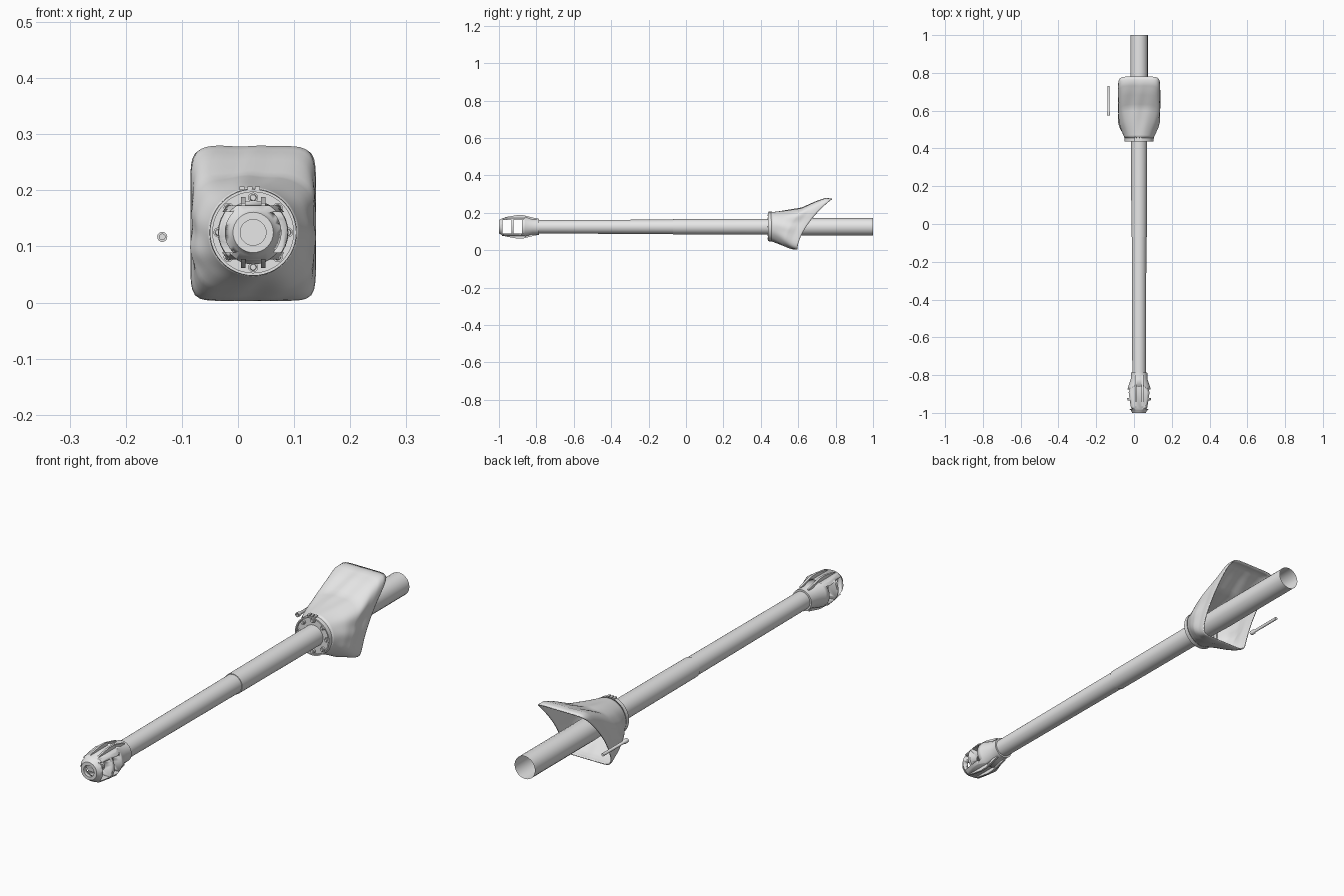
import bpy, bmesh, math
from mathutils import Matrix, Vector

cube = bpy.data.objects.get("Cube")
if cube:
    bpy.data.objects.remove(cube, do_unlink=True)

CX, CZ = 0.027, 0.125          # barrel axis

grey = bpy.data.materials.new("plain_grey")
grey.use_nodes = True
grey.diffuse_color = (0.8, 0.8, 0.8, 1)
grey.node_tree.nodes["Principled BSDF"].inputs["Base Color"].default_value = (0.8, 0.8, 0.8, 1)


def finish(name, bm, angle=35, recalc=True):
    if recalc:
        bmesh.ops.recalc_face_normals(bm, faces=bm.faces)
    me = bpy.data.meshes.new(name)
    bm.to_mesh(me)
    bm.free()
    me.materials.append(grey)
    ob = bpy.data.objects.new(name, me)
    bpy.context.collection.objects.link(ob)
    select(ob)
    bpy.ops.object.shade_smooth_by_angle(angle=math.radians(angle))
    return ob


def select(ob):
    bpy.ops.object.select_all(action='DESELECT')
    ob.select_set(True)
    bpy.context.view_layer.objects.active = ob


def skin(bm, rings):
    """Bridge closed rings of equal size."""
    rows = [[bm.verts.new(p) for p in ring] for ring in rings]
    n = len(rows[0])
    for a, b in zip(rows, rows[1:]):
        for i in range(n):
            j = (i + 1) % n
            bm.faces.new((a[i], a[j], b[j], b[i]))


def lathe(name, profile, seg=32, cx=CX, cz=CZ):
    """Revolve (y, radius) points around a y-axis line."""
    bm = bmesh.new()
    turn = [2 * math.pi * i / seg for i in range(seg)]
    skin(bm, [[(cx + r * math.cos(a), y, cz + r * math.sin(a)) for a in turn]
              for y, r in profile])
    bmesh.ops.remove_doubles(bm, verts=bm.verts, dist=1e-5)
    bmesh.ops.dissolve_degenerate(bm, edges=bm.edges, dist=1e-6)
    return finish(name, bm)


def box(bm, centre, size):
    m = Matrix.Translation(centre) @ Matrix.Diagonal((*size, 1))
    bmesh.ops.create_cube(bm, size=1, matrix=m)


def cut(target, boxes):
    for centre, size in boxes:
        bm = bmesh.new()
        box(bm, centre, size)
        cutter = finish("cutter", bm)
        cutter.hide_render = True
        mod = target.modifiers.new("cut", 'BOOLEAN')
        mod.operation, mod.solver, mod.object = 'DIFFERENCE', 'EXACT', cutter
        select(target)
        bpy.ops.object.modifier_apply(modifier=mod.name)
        bpy.data.objects.remove(cutter, do_unlink=True)


# Barrel tubes
lathe("barrel", [(-0.8, 0.036), (-0.07, 0.0385), (-0.07, 0.041), (0.45, 0.0425),
                 (0.6, 0.0465), (0.76, 0.0445)], 48)
lathe("rear_tube", [(0.58, 0.0462), (1.0, 0.0462)], 20)

# Muzzle brake with flattened top and bottom and two side windows
brake = lathe("muzzle_brake", [
    (-0.87, 0), (-0.87, 0.024), (-1, 0.024), (-1, 0.036), (-0.988, 0.042),
    (-0.975, 0.056), (-0.93, 0.062), (-0.89, 0.066), (-0.86, 0.057),
    (-0.82, 0.044), (-0.785, 0.043), (-0.785, 0)])
cut(brake, [((CX, -0.95, CZ + s * 0.098), (0.3, 0.18, 0.1)) for s in (-1, 1)]
    + [((CX, y, CZ), (0.3, 0.046, 0.072)) for y in (-0.957, -0.899)])
lathe("muzzle_lip", [(-0.99, 0.023), (-1, 0.023), (-1, 0.029), (-0.99, 0.029)])

# Ribs above and below the brake
bm = bmesh.new()
rib = [(-0.985, 0.04), (-0.965, 0.052), (-0.9, 0.063), (-0.87, 0.062), (-0.8, 0.045), (-0.8, 0.04)]
for sx in (-1, 1):
    for sz in (-1, 1):
        sides = [[bm.verts.new((CX + sx * 0.018 + d, y, CZ + sz * z)) for y, z in rib]
                 for d in (-0.004, 0.004)]
        bm.faces.new(sides[0])
        bm.faces.new(sides[1][::-1])
        for i in range(len(rib)):
            j = (i + 1) % len(rib)
            bm.faces.new((sides[0][i], sides[0][j], sides[1][j], sides[1][i]))
finish("brake_ribs", bm, 20)

# Collar ring, its front plate and screws
lathe("collar_ring", [(0.46, 0.072), (0.438, 0.072), (0.438, 0.077), (0.464, 0.078), (0.464, 0.072)], 48)
lathe("collar_plate", [(0.448, 0.04), (0.448, 0.073)], 48)
for k in range(8):
    a = math.pi / 4 * k
    x, z = CX + 0.062 * math.cos(a), CZ + 0.062 * math.sin(a)
    lathe("collar_screw", [(0.45, 0.009), (0.44, 0.009), (0.44, 0.006), (0.437, 0.005), (0.437, 0)], 12, x, z)
bm = bmesh.new()
for dx in (-0.014, 0, 0.014):
    box(bm, (CX - 0.006 + dx, 0.45, CZ + 0.079), (0.009, 0.02, 0.006))
finish("collar_buckle", bm)

# Cloth cover: round at the collar, opening to a slanted rounded rectangle
STOPS = (0, 0.28, 0.5, 0.75, 0.9, 1)
WIDTH = (0.077, 0.101, 0.110, 0.108, 0.111, 0.112)
TOP = (0.203, 0.215, 0.226, 0.262, 0.279, 0.276)
LOW = (0.048, 0.034, 0.022, 0.009, 0.004, 0.003)


def at(t, values):
    for i in range(len(STOPS) - 1):
        if t <= STOPS[i + 1]:
            f = (t - STOPS[i]) / (STOPS[i + 1] - STOPS[i])
            return values[i] + f * (values[i + 1] - values[i])
    return values[-1]


def cover_ring(t, seg=96):
    n = 2 + 7 * t * t
    w, top, low = at(t, WIDTH), at(t, TOP), at(t, LOW)
    ring = []
    for i in range(seg):
        a = 2 * math.pi * i / seg
        c, s = math.cos(a), math.sin(a)
        r = (abs(c) ** n + abs(s) ** n) ** (-1 / n)
        u, v = c * r, s * r
        rear = 0.595 + 0.185 * max(0, (v + 1) / 2) ** 1.7
        fold = 1 + 0.022 * math.sin(math.pi * t) * math.sin(9 * a + 5 * t) * math.sin(2 * a + 1)
        ring.append((CX + w * u * fold, 0.455 + t * (rear - 0.455),
                     (top + low) / 2 + (top - low) / 2 * v * fold))
    return ring


bm = bmesh.new()
skin(bm, [cover_ring(k / 20) for k in range(21)])
cover = finish("cloth_cover", bm, 50)
solid = cover.modifiers.new("thickness", 'SOLIDIFY')
solid.thickness = 0.004
solid.offset = -1

# Small side barrel with a flared tip
lathe("small_barrel", [(0.73, 0), (0.73, 0.006), (0.595, 0.006), (0.59, 0.009), (0.574, 0.009),
                       (0.574, 0.005), (0.585, 0.005), (0.585, 0)], 16, -0.135, 0.117)
